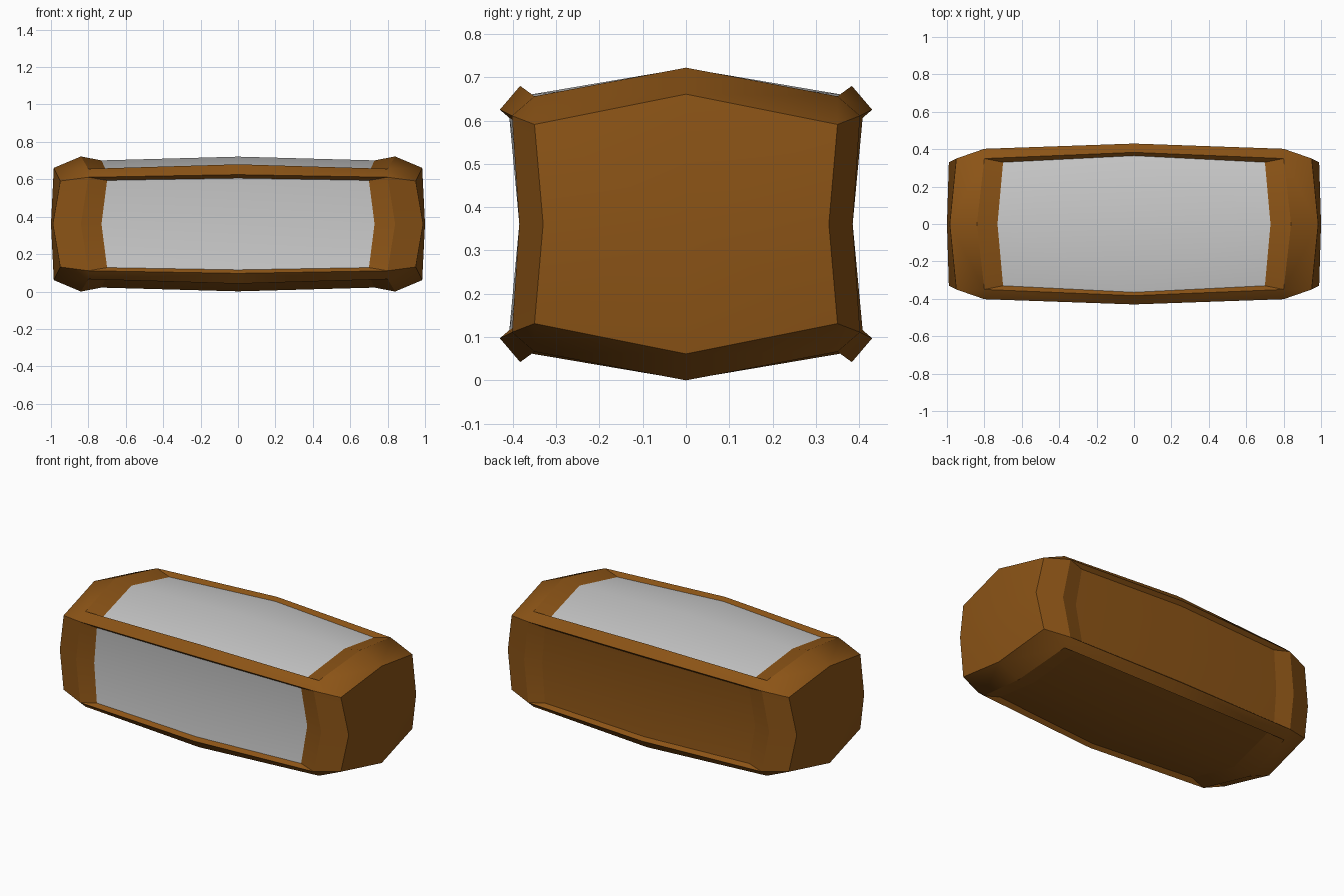
import bpy, math

if "Cube" in bpy.data.objects:
    bpy.data.objects.remove(bpy.data.objects["Cube"])

ZC = 0.361  # mid height of the case

wood = bpy.data.materials.new("wood")
wood.diffuse_color = (0.26, 0.088, 0.008, 1)
wood.use_nodes = True
wood.node_tree.nodes["Principled BSDF"].inputs["Base Color"].default_value = wood.diffuse_color

# Key points of one octant, measured from the centre of the case
P = {
    # bowed end face: centre, top mid, side mid, corner
    "C": (1, 0, 0), "MT": (.985, 0, .30), "MS": (.99, .33, 0), "K": (.95, .35, .23),
    # outer rim of the top / side openings
    "TM": (.84, 0, .361), "TK": (.80, .35, .295), "TL": (0, .383, .319),
    "SM": (.84, .385, 0), "SK": (.80, .402, .25), "SL": (0, .43, .264),
    # sunken panel edges and panel centres
    "tm": (.73, 0, .34), "tk": (.70, .33, .275), "tl": (0, .365, .298), "tc": (0, 0, .36),
    "sm": (.73, .365, 0), "sk": (.70, .382, .233), "sl": (0, .408, .245), "sc": (0, .385, 0),
}


def part(name, faces, axes, sign=(1, 1, 1), mat=None):
    """Mesh from named points, flipped by sign and mirrored over the given axes."""
    faces = [f.split() for f in faces]
    names = sorted({n for f in faces for n in f})
    verts = [tuple(c * s for c, s in zip(P[n], sign)) for n in names]
    idx = [[names.index(n) for n in f] for f in faces]
    if math.prod(sign) < 0:
        idx = [f[::-1] for f in idx]
    me = bpy.data.meshes.new(name)
    me.from_pydata(verts, [], idx)
    ob = bpy.data.objects.new(name, me)
    bpy.context.collection.objects.link(ob)
    ob.location.z = ZC
    if mat:
        me.materials.append(mat)
    bpy.ops.object.select_all(action='DESELECT')
    ob.select_set(True)
    bpy.context.view_layer.objects.active = ob
    bpy.ops.object.shade_smooth_by_angle(angle=math.radians(30))
    m = ob.modifiers.new("mirror", 'MIRROR')
    m.use_axis = axes
    return ob


# Wooden frame: end face, end bevels, corner, long rail, sunken lips
part("frame", [
    "C MS K MT", "MT K TK TM", "MS SM SK K", "K SK TK", "TK SK SL TL",
    "TM TK tk tm", "TK TL tl tk", "SM sm sk SK", "SK sk sl SL",
], (True, True, True), mat=wood)

# Panels: grey on top and front, wood on the bottom and back
TOP, SIDE = ["tm tk tl tc"], ["sk sm sc sl"]
part("top_panel", TOP, (True, True, False))
part("bottom_panel", TOP, (True, True, False), (1, 1, -1), wood)
part("front_panel", SIDE, (True, False, True), (1, -1, 1))
part("back_panel", SIDE, (True, False, True), mat=wood)
